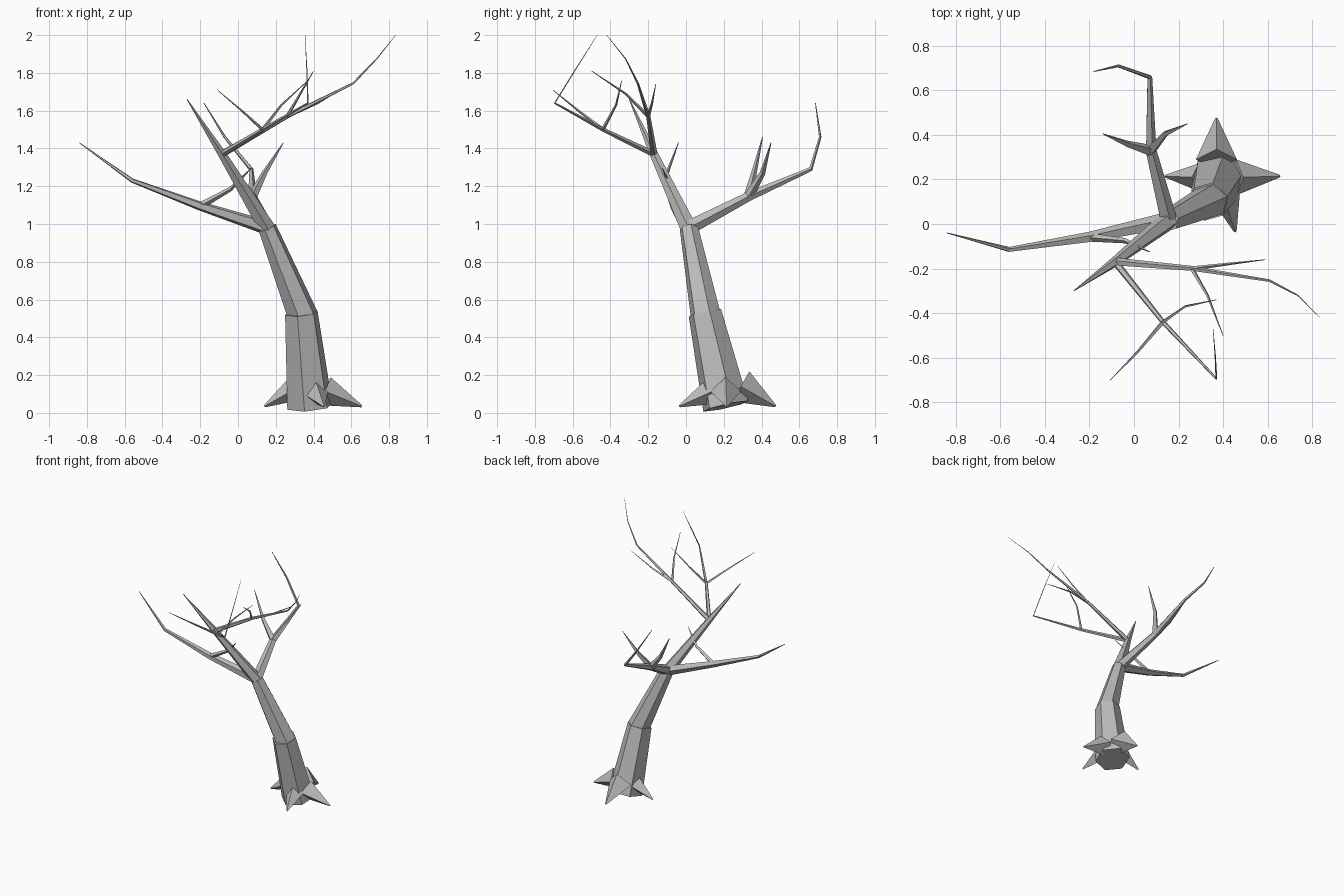
import bpy, bmesh, math
from mathutils import Vector

if "Cube" in bpy.data.objects:
    bpy.data.objects.remove(bpy.data.objects["Cube"], do_unlink=True)

bark = bpy.data.materials.new("grey bark")
bark.use_nodes = True
bark.diffuse_color = (0.5, 0.5, 0.5, 1)
bark.node_tree.nodes["Principled BSDF"].inputs["Base Color"].default_value = bark.diffuse_color


def limb(name, points, radii, sides=5, turn=0.0):
    """Tapered faceted tube through the points, capped at both ends."""
    pts = [Vector(p) for p in points]
    bm = bmesh.new()
    rings = []
    first = (pts[1] - pts[0]).normalized()
    helper = Vector((1, 0, 0)) if abs(first.x) < 0.8 else Vector((0, 1, 0))
    for i, p in enumerate(pts):
        axis = (pts[min(i + 1, len(pts) - 1)] - pts[max(i - 1, 0)]).normalized()
        u = (helper - axis * helper.dot(axis)).normalized()
        v = axis.cross(u)
        helper = u
        angles = [turn + 2 * math.pi * k / sides for k in range(sides)]
        rings.append([bm.verts.new(p + radii[i] * (u * math.cos(a) + v * math.sin(a)))
                      for a in angles])
    for low, high in zip(rings, rings[1:]):
        for k in range(sides):
            n = (k + 1) % sides
            bm.faces.new((low[k], low[n], high[n], high[k]))
    bm.faces.new(rings[0][::-1])
    bm.faces.new(rings[-1])
    mesh = bpy.data.meshes.new(name)
    bm.to_mesh(mesh)
    bm.free()
    mesh.materials.append(bark)
    obj = bpy.data.objects.new(name, mesh)
    bpy.context.collection.objects.link(obj)
    return obj


# Trunk in three stacked pieces
knee, fork, crown = (0.335, 0.10, 0.53), (0.155, 0.015, 0.98), (-0.085, -0.17, 1.37)
limb("trunk_base", [(0.38, 0.21, 0.035), knee], [0.125, 0.09], 6, 0.3)
limb("trunk_middle", [(0.345, 0.105, 0.51), fork], [0.082, 0.05], 6, 0.3)
limb("trunk_top", [(0.16, 0.02, 0.965), crown, (-0.27, -0.30, 1.66)],
     [0.046, 0.023, 0.002], 5)

# Root spurs: four-sided spikes around the foot
for side, start, tip, r in [
        ("left", (0.46, 0.21, 0.115), (0.655, 0.215, 0.035), 0.08),
        ("right", (0.29, 0.21, 0.12), (0.14, 0.215, 0.035), 0.062),
        ("front", (0.41, 0.13, 0.11), (0.455, -0.035, 0.035), 0.068),
        ("back", (0.37, 0.29, 0.14), (0.37, 0.475, 0.035), 0.092)]:
    limb("root_" + side, [start, tip], [r, 0.006], 4)

# Right bough with one side twig
right_joint = (-0.2, -0.06, 1.095)
limb("right_bough", [fork, right_joint, (-0.56, -0.115, 1.23), (-0.84, -0.04, 1.43)],
     [0.04, 0.025, 0.012, 0.002])
limb("right_twig", [right_joint, (-0.04, -0.075, 1.185), (0.07, -0.125, 1.295)],
     [0.019, 0.012, 0.002], 4)

# Back bough with two side twigs
back_joint = (0.075, 0.33, 1.145)
limb("back_bough", [fork, back_joint, (0.07, 0.66, 1.29), (-0.07, 0.71, 1.46),
                    (-0.18, 0.685, 1.64)], [0.04, 0.026, 0.012, 0.007, 0.002])
limb("back_twig_left", [back_joint, (0.14, 0.405, 1.27), (0.24, 0.45, 1.43)],
     [0.026, 0.015, 0.002], 4)
limb("back_twig_right", [back_joint, (-0.03, 0.36, 1.27), (-0.14, 0.405, 1.46)],
     [0.026, 0.015, 0.002], 4)

# Left crown bough with two side twigs
left_joint = (0.26, -0.2, 1.57)
limb("crown_left_bough", [crown, left_joint, (0.61, -0.255, 1.745), (0.735, -0.32, 1.875),
                          (0.835, -0.42, 2.0)], [0.019, 0.012, 0.006, 0.003, 0.001])
limb("crown_left_twig_front", [left_joint, (0.33, -0.32, 1.69), (0.40, -0.5, 1.81)],
     [0.01, 0.006, 0.0015], 4)
limb("crown_left_twig_back", [left_joint, (0.42, -0.18, 1.64), (0.59, -0.16, 1.74)],
     [0.01, 0.006, 0.0015], 4)

# Front crown bough with two side twigs
front_joint = (0.13, -0.44, 1.5)
limb("crown_front_bough", [crown, front_joint, (0.37, -0.695, 1.64), (0.365, -0.59, 1.81),
                           (0.355, -0.47, 2.0)], [0.017, 0.011, 0.005, 0.003, 0.001])
limb("crown_front_twig_right", [front_joint, (0.02, -0.57, 1.6), (-0.11, -0.705, 1.71)],
     [0.01, 0.006, 0.0015], 4)
limb("crown_front_twig_left", [front_joint, (0.23, -0.37, 1.63), (0.37, -0.34, 1.76)],
     [0.01, 0.006, 0.0015], 4)
